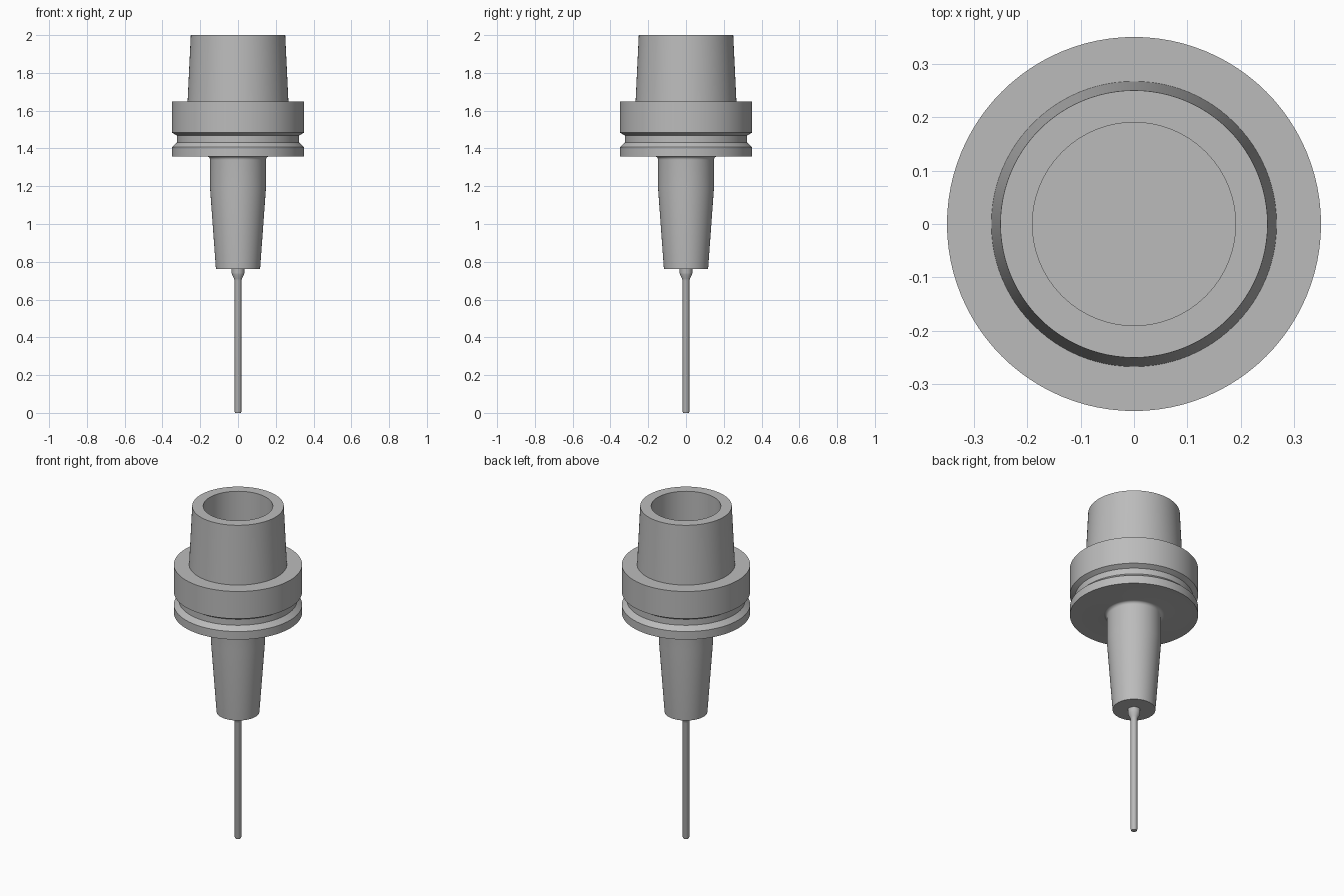
import bpy, bmesh, math
from mathutils import Matrix, Vector

cube = bpy.data.objects.get("Cube")
if cube:
    bpy.data.objects.remove(cube, do_unlink=True)

SEGMENTS = 96


def make_material(name, grey):
    mat = bpy.data.materials.new(name)
    mat.use_nodes = True
    colour = (grey, grey, grey, 1.0)
    mat.diffuse_color = colour
    mat.node_tree.nodes["Principled BSDF"].inputs["Base Color"].default_value = colour
    return mat


def lathe(name, profile, mat):
    """Spin a closed (radius, height) profile around the z axis."""
    bm = bmesh.new()
    verts = [bm.verts.new((r, 0, z)) for r, z in profile]
    edges = [bm.edges.new(pair) for pair in zip(verts, verts[1:])]
    bmesh.ops.spin(bm, geom=verts + edges, cent=(0, 0, 0), axis=(0, 0, 1),
                   angle=math.tau, steps=SEGMENTS)
    bmesh.ops.remove_doubles(bm, verts=bm.verts, dist=1e-5)
    bmesh.ops.recalc_face_normals(bm, faces=bm.faces)
    mesh = bpy.data.meshes.new(name)
    bm.to_mesh(mesh)
    bm.free()
    mesh.materials.append(mat)
    obj = bpy.data.objects.new(name, mesh)
    bpy.context.collection.objects.link(obj)
    bpy.ops.object.select_all(action="DESELECT")
    obj.select_set(True)
    bpy.context.view_layer.objects.active = obj
    bpy.ops.object.shade_smooth_by_angle(angle=math.radians(25))
    return obj


steel = make_material("steel grey", 0.5)

# Fillet where the neck meets the underside of the flange
FILLET, NECK_R, FLANGE_Z = 0.018, 0.148, 1.358
fillet = [(NECK_R + FILLET * (1 - math.cos(a)), FLANGE_Z - FILLET * (1 - math.sin(a)))
          for a in (math.radians(15 * i) for i in range(7))]

# Holder: tapered nose, grooved flange and hollow upper taper
holder_profile = [
    (0, 0.762), (0.117, 0.762), (NECK_R, 1.19),
    *fillet,
    (0.35, FLANGE_Z), (0.35, 1.407), (0.323, 1.432),
    (0.323, 1.468), (0.35, 1.484), (0.35, 1.648),
    (0.267, 1.648), (0.25, 2.0),
    (0.19, 2.0), (0.19, 1.648), (0, 1.648),
]
lathe("tool_holder", holder_profile, steel)

# Cutting tool: thin shank with a flared collar entering the nose
tool_profile = [
    (0, 0), (0.015, 0), (0.018, 0.008), (0.018, 0.70),
    (0.022, 0.712), (0.032, 0.732), (0.034, 0.742), (0.034, 0.80), (0, 0.80),
]
lathe("cutting_tool", tool_profile, steel)
